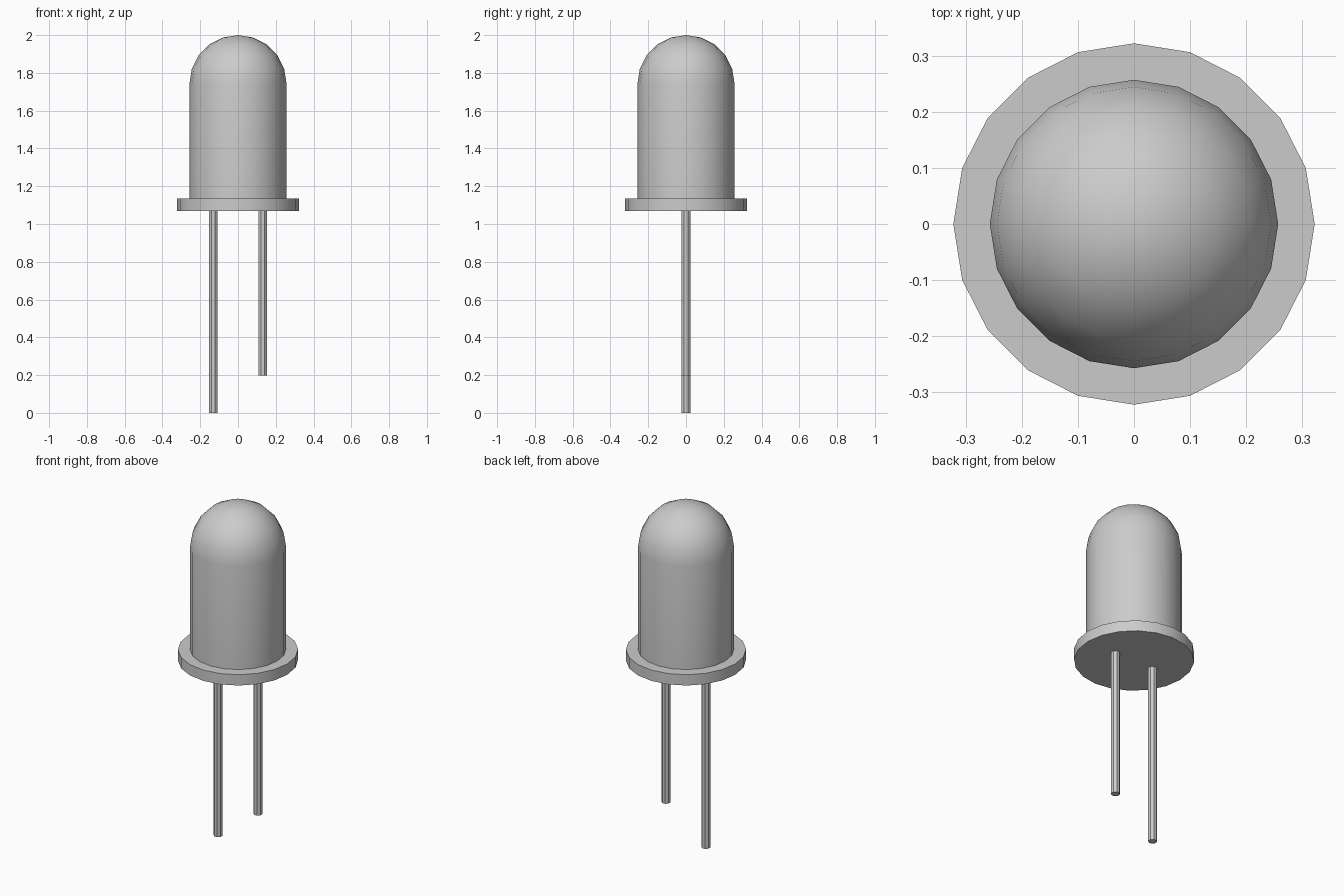
import bpy
import bmesh
from math import sin, cos, pi, radians

cube = bpy.data.objects.get("Cube")
if cube:
    bpy.data.objects.remove(cube, do_unlink=True)

grey = bpy.data.materials.new("plain grey")
grey.use_nodes = True
colour = (0.6, 0.6, 0.6, 1)
grey.diffuse_color = colour
grey.node_tree.nodes["Principled BSDF"].inputs["Base Color"].default_value = colour


def lathe(name, profile, sides, x=0, turn=0):
    """Revolve (radius, z) points about a vertical axis, closing both ends."""
    bm = bmesh.new()
    rings = []
    for r, z in profile:
        if r == 0:
            rings.append([bm.verts.new((0, 0, z))] * sides)
        else:
            angles = [turn + 2 * pi * i / sides for i in range(sides)]
            rings.append([bm.verts.new((r * cos(a), r * sin(a), z)) for a in angles])
    for low, high in zip(rings, rings[1:]):
        for i in range(sides):
            j = (i + 1) % sides
            corners = dict.fromkeys((low[i], low[j], high[j], high[i]))
            bm.faces.new(list(corners))
    for ring in (rings[0], rings[-1]):
        if len(set(ring)) > 1:
            bm.faces.new(ring)
    bmesh.ops.recalc_face_normals(bm, faces=bm.faces)
    mesh = bpy.data.meshes.new(name)
    bm.to_mesh(mesh)
    bm.free()
    mesh.materials.append(grey)
    obj = bpy.data.objects.new(name, mesh)
    obj.location.x = x
    bpy.context.collection.objects.link(obj)
    bpy.ops.object.select_all(action='DESELECT')
    obj.select_set(True)
    bpy.context.view_layer.objects.active = obj
    bpy.ops.object.shade_smooth_by_angle(angle=radians(30))
    return obj


# Domed bulb: straight wall, then a quarter arc to the tip
radius, base, top = 0.257, 1.134, 2.0
steps = 5
arc = [(radius * cos(pi / 2 * i / steps), top - radius + radius * sin(pi / 2 * i / steps))
       for i in range(steps)]
lathe("bulb", [(radius, base)] + arc + [(0, top)], 20)

# Flat rim under the bulb
lathe("rim", [(0.322, 1.07), (0.322, base)], 20)

# Two thin leads, one shorter
for name, x, bottom in (("long_lead", -0.13, 0), ("short_lead", 0.13, 0.197)):
    lathe(name, [(0.0245, bottom), (0.0245, 1.075)], 8, x, pi / 8)
